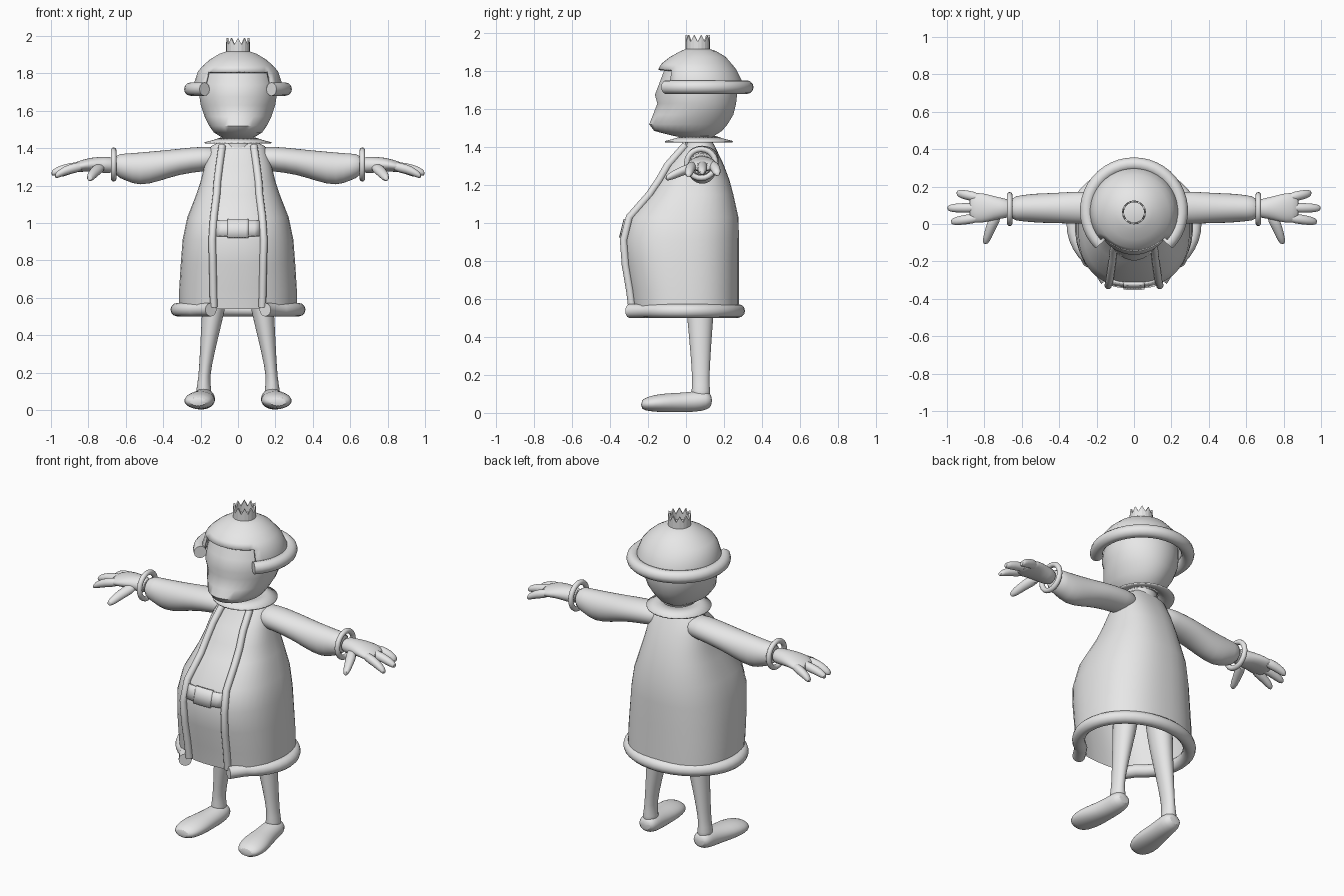
import bpy, bmesh, math
from mathutils import Vector

if "Cube" in bpy.data.objects:
    bpy.data.objects.remove(bpy.data.objects["Cube"], do_unlink=True)

X, Y, Z = Vector((1, 0, 0)), Vector((0, 1, 0)), Vector((0, 0, 1))

grey = bpy.data.materials.new("plain grey")
grey.use_nodes = True
grey.diffuse_color = (0.8, 0.8, 0.8, 1)
grey.node_tree.nodes["Principled BSDF"].inputs["Base Color"].default_value = (0.8, 0.8, 0.8, 1)


def finish(name, bm, mirror=False, subdiv=0, thickness=0, offset=-1, smooth=True):
    """Turn a bmesh into a shaded object with its modifiers."""
    bmesh.ops.recalc_face_normals(bm, faces=bm.faces)
    mesh = bpy.data.meshes.new(name)
    bm.to_mesh(mesh)
    bm.free()
    mesh.materials.append(grey)
    ob = bpy.data.objects.new(name, mesh)
    bpy.context.collection.objects.link(ob)
    if smooth:
        bpy.ops.object.select_all(action="DESELECT")
        ob.select_set(True)
        bpy.context.view_layer.objects.active = ob
        bpy.ops.object.shade_smooth_by_angle(angle=math.radians(50))
    if thickness:
        mod = ob.modifiers.new("Thickness", "SOLIDIFY")
        mod.thickness, mod.offset = thickness, offset
    if mirror:
        mod = ob.modifiers.new("Mirror", "MIRROR")
        mod.use_mirror_merge = False
    if subdiv:
        ob.modifiers.new("Subdivision", "SUBSURF").levels = subdiv
        ob.modifiers["Subdivision"].render_levels = subdiv
    return ob


def loft(rings, u, v, segs=16, power=2, caps=True):
    """Skin rounded rings (x, y, z, radius along u, radius along v)."""
    bm = bmesh.new()
    rows = []
    for cx, cy, cz, ru, rv in rings:
        row = []
        for i in range(segs):
            a = math.tau * (i + 0.5) / segs
            c, s = math.cos(a), math.sin(a)
            c = math.copysign(abs(c) ** (2 / power), c)
            s = math.copysign(abs(s) ** (2 / power), s)
            row.append(bm.verts.new(Vector((cx, cy, cz)) + u * ru * c + v * rv * s))
        rows.append(row)
    for a, b in zip(rows, rows[1:]):
        for i in range(segs):
            j = (i + 1) % segs
            bm.faces.new((a[i], a[j], b[j], b[i]))
    if caps:
        bm.faces.new(rows[0])
        bm.faces.new(rows[-1])
    return bm


def upright(profile):
    """Rings from (height, half width, front y, back y)."""
    return [(0, (f + b) / 2, z, w, (b - f) / 2) for z, w, f, b in profile]


def tube(name, points, radius, cyclic=False, mirror=False):
    """Round tube along a path, with flat ends."""
    bm = bmesh.new()
    pts = [Vector(p) for p in points]
    n, rows = len(pts), []
    side = None
    for k, p in enumerate(pts):
        nxt = pts[(k + 1) % n] if cyclic else pts[min(k + 1, n - 1)]
        prv = pts[k - 1] if cyclic or k else p
        t = (nxt - prv).normalized()
        if side is None:
            side = t.cross(X if abs(t.x) < 0.5 else Z)
        side = (side - t * side.dot(t)).normalized()
        other = t.cross(side)
        rows.append([bm.verts.new(p + radius * (side * math.cos(a) + other * math.sin(a)))
                     for a in (math.tau * i / 12 for i in range(12))])
    for a, b in zip(rows, rows[1:] + (rows[:1] if cyclic else [])):
        for i in range(12):
            j = (i + 1) % 12
            bm.faces.new((a[i], a[j], b[j], b[i]))
    if not cyclic:
        bm.faces.new(rows[0])
        bm.faces.new(rows[-1])
    return finish(name, bm, mirror)


def arc(rx, ry, cy, z, start, end, steps=32):
    angles = [math.radians(start + (end - start) * i / steps) for i in range(steps + 1)]
    return [(rx * math.cos(a), cy + ry * math.sin(a), z) for a in angles]


# Coat
POWER = 2.4
coat = [(0.54, 0.315, -0.285, 0.28), (0.65, 0.315, -0.3, 0.28), (0.78, 0.307, -0.325, 0.28),
        (0.91, 0.297, -0.338, 0.28), (1.03, 0.272, -0.308, 0.277), (1.15, 0.225, -0.2, 0.25),
        (1.225, 0.2, -0.15, 0.23), (1.305, 0.18, -0.1, 0.2), (1.41, 0.145, 0, 0.15),
        (1.44, 0.09, 0.01, 0.13)]
finish("coat", loft(upright(coat), X, Y, 40, POWER, caps=False))


def coat_front(x, z, out=0):
    """Point on the front of the coat."""
    for lo, hi in zip(coat, coat[1:]):
        if z <= hi[0]:
            break
    t = (z - lo[0]) / (hi[0] - lo[0])
    _, w, f, b = [p + (q - p) * t for p, q in zip(lo, hi)]
    depth = max(0, 1 - abs(x / w) ** POWER) ** (1 / POWER)
    return Vector((x, (f + b) / 2 - depth * (b - f) / 2 - out, z))


# Front trims and lower hem
trim_line = [(0.085, 1.41), (0.1, 1.305), (0.11, 1.225), (0.115, 1.15), (0.13, 1.03),
             (0.138, 0.91), (0.135, 0.78), (0.132, 0.65), (0.13, 0.55)]
tube("coat_trims", [coat_front(x, z, 0.012) for x, z in trim_line], 0.02, mirror=True)
hem = arc(0.325, 0.275, 0, 0.537, -52, 232)
tube("coat_hem", [(0.145, -0.3, 0.537)] + hem + [(-0.145, -0.3, 0.537)], 0.036)


# Belt and buckle, following the coat front
def strip(name, half, low, high, out):
    bm = bmesh.new()
    rows = [[bm.verts.new(coat_front(half * i / 4, z, out)) for i in range(-4, 5)]
            for z in (low, (low + high) / 2, high)]
    for a, b in zip(rows, rows[1:]):
        for i in range(8):
            bm.faces.new((a[i], a[i + 1], b[i + 1], b[i]))
    finish(name, bm, thickness=0.02, offset=0)


strip("belt", 0.115, 0.93, 1.01, 0.003)
strip("buckle", 0.055, 0.922, 1.018, 0.008)

# Collar and neck
collar = [(0, 0.068, 1.458, 0.09, 0.09), (0, 0.068, 1.445, 0.13, 0.13),
          (0, 0.068, 1.432, 0.18, 0.18)]
finish("collar", loft(collar, X, Y, 32, caps=False), thickness=0.008)
finish("neck", loft([(0, 0.068, z, 0.085, 0.075) for z in (1.4, 1.48)], X, Y, 24))

# Head
head = [(1.447, 0.05, 0, 0.13), (1.46, 0.09, -0.07, 0.15), (1.485, 0.13, -0.168, 0.19),
        (1.52, 0.155, -0.195, 0.22), (1.57, 0.18, -0.175, 0.25), (1.63, 0.2, -0.152, 0.265),
        (1.675, 0.207, -0.165, 0.27), (1.74, 0.207, -0.14, 0.265), (1.82, 0.185, -0.11, 0.23)]
finish("head", loft(upright(head), X, Y, 32))

# Hat with an opening over the face
hat = [(1.72, 0.235, -0.165, 0.3), (1.75, 0.235, -0.165, 0.295), (1.81, 0.215, -0.147, 0.265),
       (1.84, 0.19, -0.13, 0.24), (1.875, 0.15, -0.085, 0.21), (1.905, 0.1, -0.03, 0.16),
       (1.922, 0.05, 0.01, 0.11)]
bm = loft(upright(hat), X, Y, 40)
opening = [f for f in bm.faces if len(f.verts) > 4 and f.calc_center_median().z < 1.75]
opening += [f for f in bm.faces if f.calc_center_median().z < 1.8 and len(f.verts) == 4
            and abs(f.calc_center_median().x) < 0.17 and f.calc_center_median().y < 0]
bmesh.ops.delete(bm, geom=opening, context="FACES")
finish("hat", bm, thickness=0.015)
tube("hat_rim", arc(0.253, 0.25, 0.07, 1.716, -45, 225), 0.036)

# Jagged crown on the hat
bm = bmesh.new()
teeth = 20
low, top = [], []
for i in range(teeth):
    a = math.tau * i / teeth
    x, y = 0.064 * math.cos(a), 0.062 + 0.064 * math.sin(a)
    low.append(bm.verts.new((x, y, 1.905)))
    top.append(bm.verts.new((x, y, 1.99 if i % 2 else 1.955)))
for i in range(teeth):
    j = (i + 1) % teeth
    bm.faces.new((low[i], low[j], top[j], top[i]))
finish("crown", bm, thickness=0.01, smooth=False)

# Sleeves and cuffs
sleeve = [(0.08, 0.085, 1.345, 0.075, 0.06), (0.18, 0.085, 1.345, 0.088, 0.068),
          (0.32, 0.088, 1.328, 0.088, 0.07), (0.42, 0.085, 1.305, 0.082, 0.083),
          (0.53, 0.085, 1.287, 0.08, 0.092), (0.6, 0.085, 1.3, 0.07, 0.072),
          (0.665, 0.082, 1.31, 0.066, 0.062)]
finish("sleeves", loft(sleeve, Y, Z), mirror=True, subdiv=1)
ring = [(0.665, 0.08 + x, 1.313 + y) for x, y, _ in arc(0.076, 0.076, 0, 0, 0, 345, 23)]
tube("cuffs", ring, 0.015, cyclic=True, mirror=True)

# Hands, fingers and thumbs
palm = [(0.65, 0.082, 1.31, 0.05, 0.045), (0.72, 0.085, 1.31, 0.057, 0.045),
        (0.78, 0.085, 1.315, 0.075, 0.038), (0.85, 0.087, 1.303, 0.087, 0.031),
        (0.885, 0.087, 1.295, 0.06, 0.024)]
finish("hands", loft(palm, Y, Z), mirror=True, subdiv=1)
for label, base, tip, length, drop in (("outer", 0.14, 0.165, 0.95, 1.258),
                                       ("middle", 0.087, 0.085, 1.0, 1.265),
                                       ("inner", 0.035, 0.012, 0.98, 1.25)):
    finger = []
    for t, r in ((0, 0.028), (0.5, 0.028), (0.85, 0.024), (1, 0.013)):
        finger.append((0.82 + (length - 0.82) * t, base + (tip - base) * t,
                       1.305 + (drop - 1.305) * t * t, r, r))
    finish(label + "_fingers", loft(finger, Y, Z, 10), mirror=True, subdiv=1)
thumb = [(0.735, 0.05, 1.3, 0.04, 0.03), (0.765, -0.02, 1.275, 0.03, 0.027),
         (0.785, -0.075, 1.25, 0.025, 0.025), (0.795, -0.11, 1.235, 0.014, 0.014)]
finish("thumbs", loft(thumb, X, Z, 10), mirror=True, subdiv=1)

# Legs and shoes
leg = [(0.1, 0.075, 0.85, 0.085, 0.09), (0.125, 0.075, 0.58, 0.066, 0.078),
       (0.142, 0.075, 0.46, 0.055, 0.066), (0.166, 0.077, 0.3, 0.039, 0.053),
       (0.182, 0.078, 0.17, 0.03, 0.045), (0.183, 0.078, 0.12, 0.04, 0.05),
       (0.183, 0.078, 0.06, 0.045, 0.052)]
finish("legs", loft(leg, X, Y), mirror=True, subdiv=1)
shoe = [(0.182, 0.138, 0.065, 0.035, 0.028), (0.182, 0.11, 0.066, 0.058, 0.052),
        (0.183, 0.05, 0.06, 0.062, 0.056), (0.192, -0.03, 0.054, 0.068, 0.052),
        (0.205, -0.12, 0.053, 0.086, 0.051), (0.212, -0.2, 0.048, 0.077, 0.04),
        (0.214, -0.238, 0.043, 0.045, 0.024)]
finish("shoes", loft(shoe, X, Z), mirror=True, subdiv=1)
